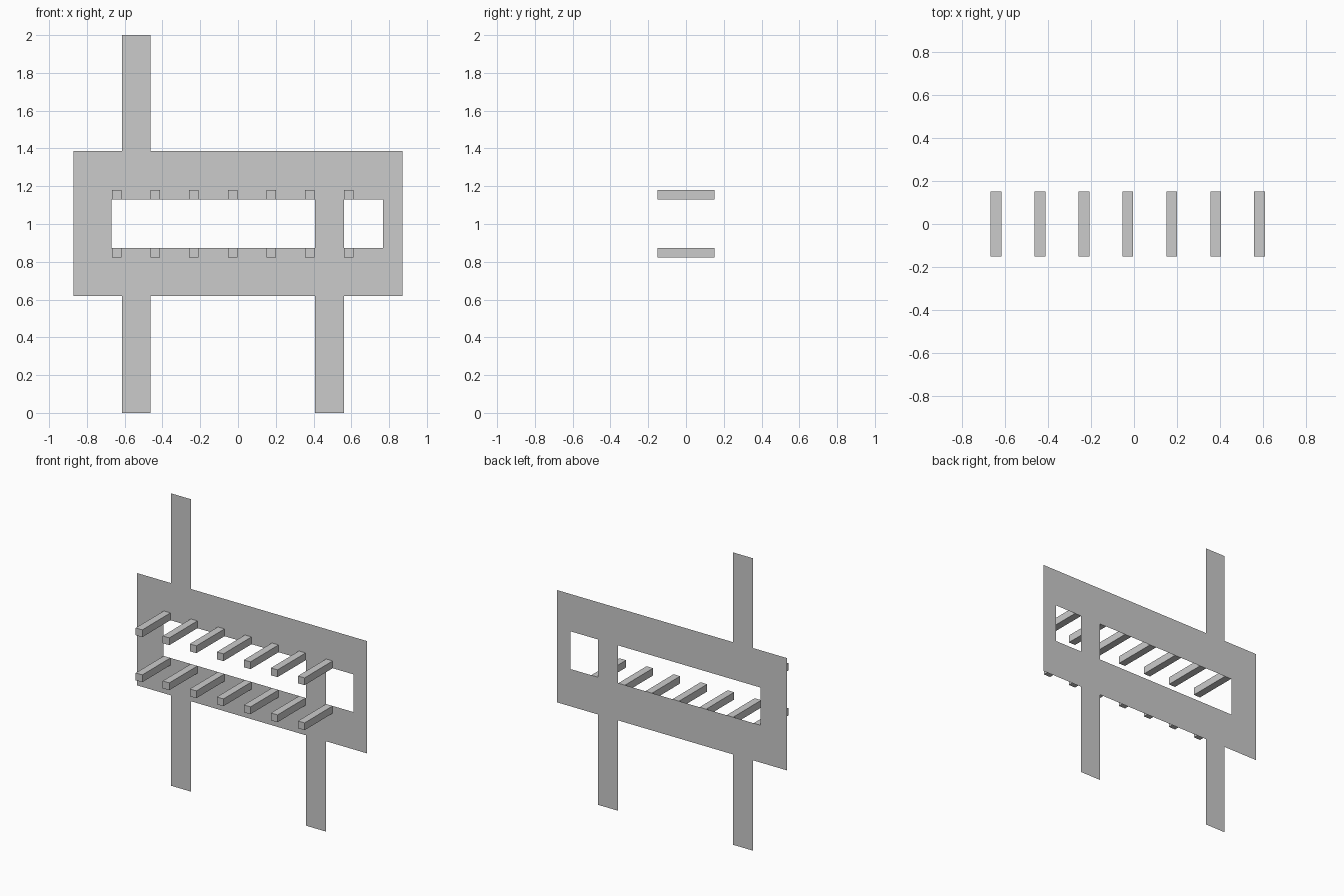
import bpy, bmesh
from mathutils import Matrix, Vector

if "Cube" in bpy.data.objects:
    bpy.data.objects.remove(bpy.data.objects["Cube"])

Y_BACK, Y_FRONT = 0.152, -0.152


def finish(bm, name):
    mesh = bpy.data.meshes.new(name)
    bm.to_mesh(mesh)
    bm.free()
    obj = bpy.data.objects.new(name, mesh)
    bpy.context.collection.objects.link(obj)
    return obj


# Flat back frame: one paper-thin sheet cut on a grid of columns and rows
xs = [-0.87, -0.67, -0.613, -0.463, 0.407, 0.56, 0.767, 0.87]
zs = [0.0, 0.618, 0.873, 1.131, 1.386, 2.0]
LEFT_POST, RIGHT_POST = 2, 4


def is_solid(col, row):
    if row == 0:
        return col in (LEFT_POST, RIGHT_POST)
    if row == 2:
        return col in (0, RIGHT_POST, 6)      # sides and post across the window
    if row == 4:
        return col == LEFT_POST
    return True


bm = bmesh.new()
for c in range(len(xs) - 1):
    for r in range(len(zs) - 1):
        if is_solid(c, r):
            corners = [(xs[c], zs[r]), (xs[c + 1], zs[r]),
                       (xs[c + 1], zs[r + 1]), (xs[c], zs[r + 1])]
            bm.faces.new([bm.verts.new((x, Y_BACK, z)) for x, z in corners])
bmesh.ops.remove_doubles(bm, verts=bm.verts, dist=1e-4)
finish(bm, "back_frame")


# Square pegs sticking forward, open where they meet the frame
def peg_row(name, z_mid):
    for i in range(7):
        bm = bmesh.new()
        place = (Matrix.Translation((-0.643 + 0.2047 * i, 0, z_mid))
                 @ Matrix.Diagonal(Vector((0.05, Y_BACK - Y_FRONT, 0.05, 1))))
        bmesh.ops.create_cube(bm, size=1, matrix=place)
        back = [f for f in bm.faces if f.calc_center_median().y > Y_BACK - 0.001]
        bmesh.ops.delete(bm, geom=back, context='FACES_ONLY')
        finish(bm, f"{name}_{i + 1}")


peg_row("upper_peg", 1.156)
peg_row("lower_peg", 0.848)
